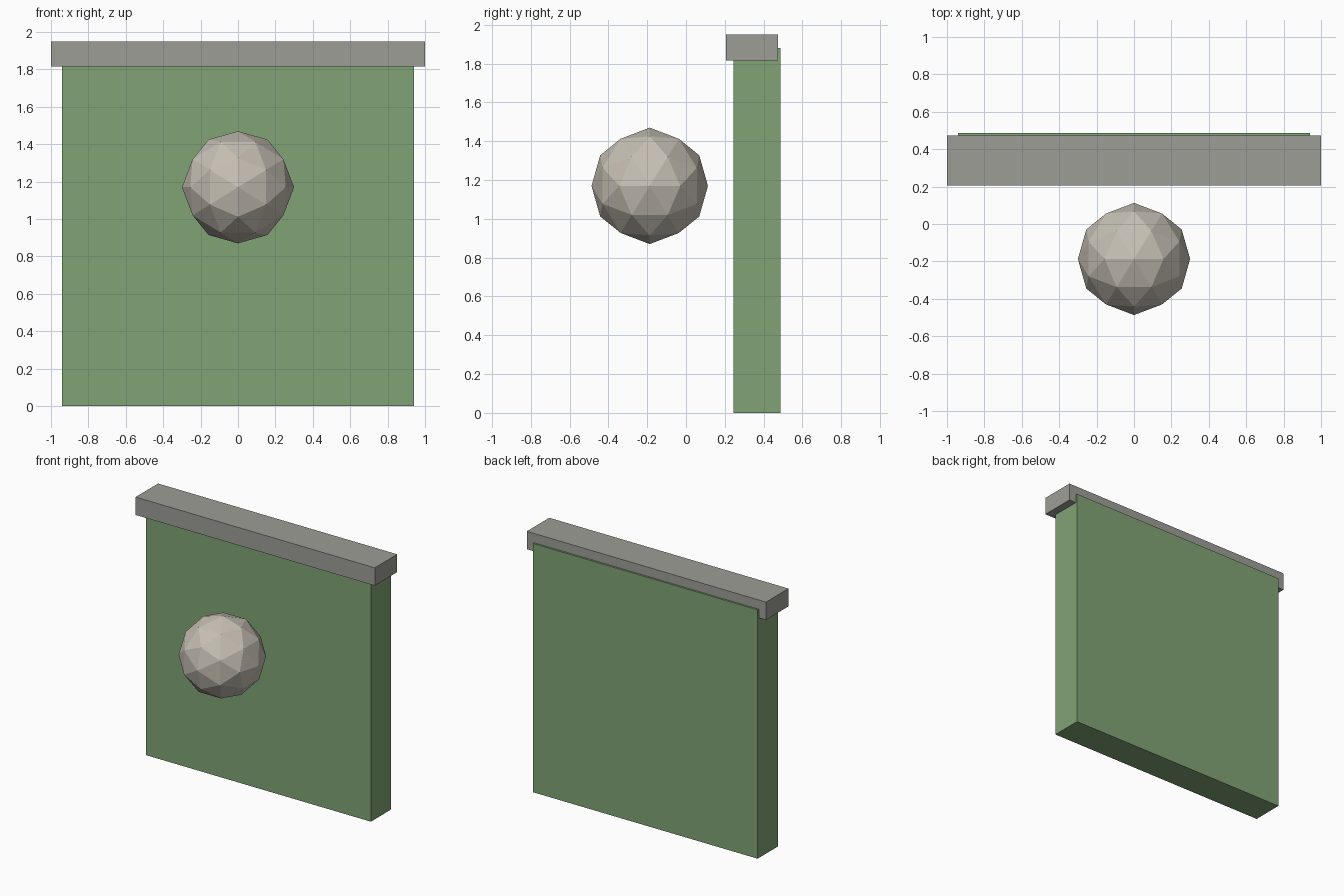
import bpy, bmesh, math
from itertools import combinations
from mathutils import Vector

if "Cube" in bpy.data.objects:
    bpy.data.objects.remove(bpy.data.objects["Cube"])


def material(name, rgb):
    m = bpy.data.materials.new(name)
    m.diffuse_color = (*rgb, 1)
    m.use_nodes = True
    m.node_tree.nodes["Principled BSDF"].inputs["Base Color"].default_value = m.diffuse_color
    return m


def add_object(name, bm, mat):
    bmesh.ops.recalc_face_normals(bm, faces=bm.faces)
    mesh = bpy.data.meshes.new(name)
    bm.to_mesh(mesh)
    bm.free()
    mesh.materials.append(mat)
    ob = bpy.data.objects.new(name, mesh)
    bpy.context.collection.objects.link(ob)
    return ob


def box(name, lo, hi, mat):
    lo, hi = Vector(lo), Vector(hi)
    bm = bmesh.new()
    bmesh.ops.create_cube(bm, size=1)
    bmesh.ops.scale(bm, vec=hi - lo, verts=bm.verts)
    ob = add_object(name, bm, mat)
    ob.location = (lo + hi) / 2
    return ob


def faceted_ball(name, center, radius, mat):
    # Icosahedron corners from three golden rectangles, then edge midpoints pushed out
    phi = (1 + math.sqrt(5)) / 2
    corners = []
    for a in (-1, 1):
        for b in (-phi, phi):
            corners += [Vector((a, 0, b)), Vector((b, a, 0)), Vector((0, b, a))]
    mids = [p + q for p, q in combinations(corners, 2) if (p - q).length < 2.1]
    bm = bmesh.new()
    for p in corners + mids:
        bm.verts.new(p.normalized() * radius)
    bmesh.ops.convex_hull(bm, input=bm.verts)
    ob = add_object(name, bm, mat)
    ob.location = center
    return ob


green = material("green", (0.22, 0.37, 0.18))
stone = material("stone", (0.34, 0.34, 0.31))
pale = material("pale_stone", (0.56, 0.52, 0.45))

# Hedge slab, coping along its top, and the floating ball in front
box("wall", (-0.94, 0.245, 0), (0.94, 0.487, 1.88), green)
box("coping", (-1, 0.205, 1.815), (1, 0.473, 1.95), stone)
faceted_ball("ball", (0, -0.187, 1.17), 0.3, pale)
